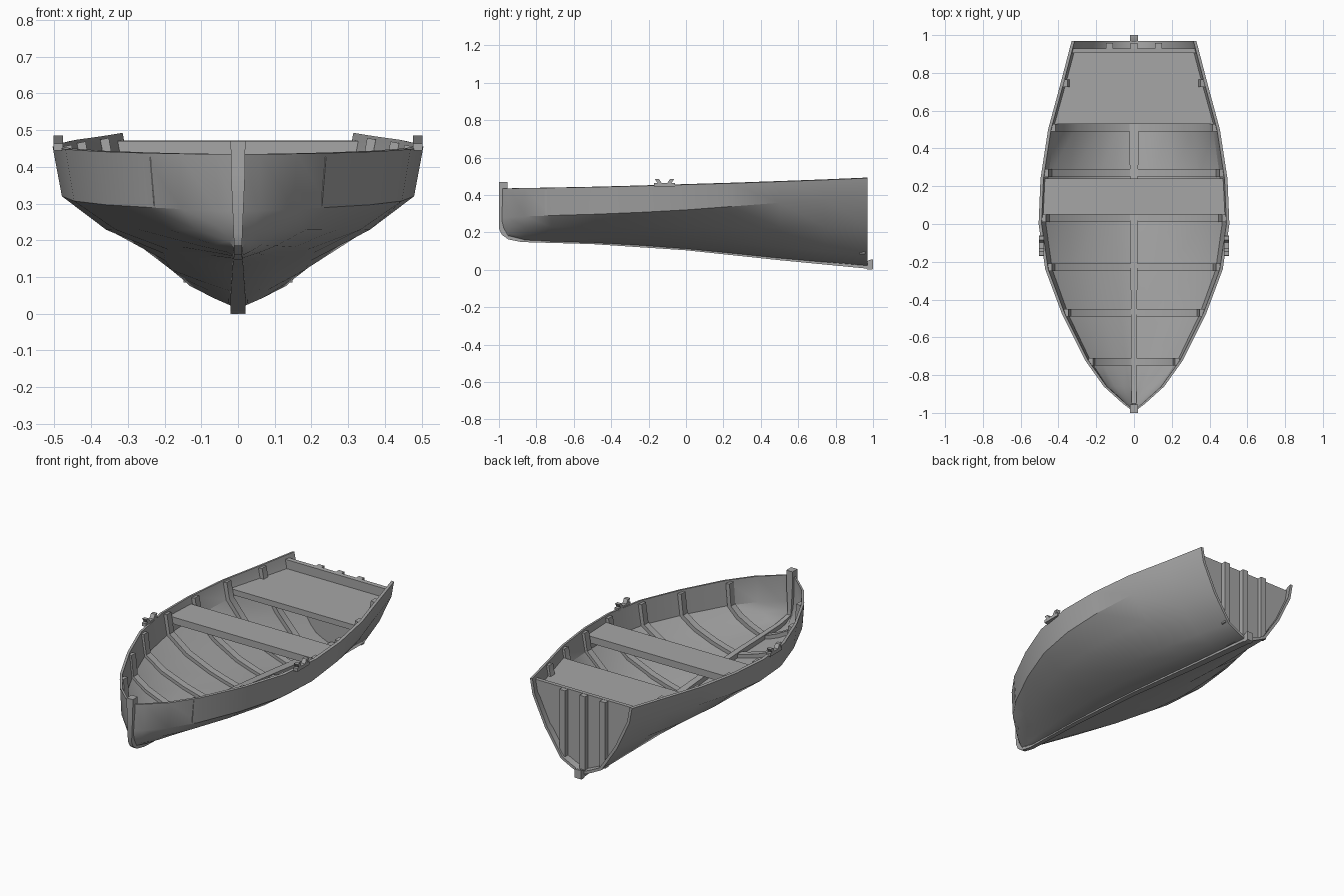
import bpy
from mathutils import Vector

cube = bpy.data.objects.get("Cube")
if cube:
    bpy.data.objects.remove(cube, do_unlink=True)

grey = bpy.data.materials.new("weathered_grey")
grey.use_nodes = True
COLOR = (0.38, 0.38, 0.38, 1)
grey.diffuse_color = COLOR
grey.node_tree.nodes["Principled BSDF"].inputs["Base Color"].default_value = COLOR

# Hull stations: y, half beam, sheer height, chine height, keel height
STATIONS = [
    (-.985, .014, .435, .28, .215),
    (-.95, .06, .435, .28, .17),
    (-.86, .16, .436, .285, .155),
    (-.72, .26, .438, .29, .15),
    (-.48, .38, .442, .297, .143),
    (-.24, .47, .448, .307, .13),
    (0, .505, .455, .32, .112),
    (.24, .495, .462, .338, .088),
    (.5, .455, .471, .358, .06),
    (.74, .39, .48, .38, .038),
    (.97, .33, .49, .4, .018),
]


def station(y):
    for a, b in zip(STATIONS, STATIONS[1:]):
        if y <= b[0]:
            t = (y - a[0]) / (b[0] - a[0])
            return [p + (q - p) * t for p, q in zip(a, b)]
    return STATIONS[-1]


def half_section(y, inset=0.0, trim=0.0):
    """Half cross-section (x, z) from sheer to keel, moved inward by inset."""
    _, w, zs, zc, zk = station(y)
    low = .25 - .1 * max(0, y)
    shape = [(.95, 1), (.71, .56), (.4, low), (.2, low * .42), (.03, 0)]
    pts = [Vector((w, zs))] + [Vector((w * f, zk + (zc - zk) * t)) for f, t in shape]
    pts[0] = pts[0].lerp(pts[1], trim)
    out = []
    for i, p in enumerate(pts):
        d = pts[min(i + 1, len(pts) - 1)] - pts[max(i - 1, 0)]
        n = Vector((d.y, -d.x)).normalized()
        q = p + n * inset
        out.append((max(q.x, .002), q.y))
    return out


def full_section(y, inset=0.0, trim=0.0):
    half = half_section(y, inset, trim)
    return half + [(-x, z) for x, z in reversed(half)]


def finish(name, verts, faces):
    mesh = bpy.data.meshes.new(name)
    mesh.from_pydata(verts, [], faces)
    mesh.materials.append(grey)
    obj = bpy.data.objects.new(name, mesh)
    bpy.context.collection.objects.link(obj)
    bpy.ops.object.select_all(action='DESELECT')
    obj.select_set(True)
    bpy.context.view_layer.objects.active = obj
    bpy.ops.object.mode_set(mode='EDIT')
    bpy.ops.mesh.select_all(action='SELECT')
    bpy.ops.mesh.normals_make_consistent(inside=False)
    bpy.ops.object.mode_set(mode='OBJECT')
    bpy.ops.object.shade_smooth_by_angle()
    return obj


def loft(name, rings, cap=True):
    """Skin a row of closed rings of equal size."""
    n = len(rings[0])
    verts = [v for r in rings for v in r]
    faces = [(k * n + i, k * n + (i + 1) % n, (k + 1) * n + (i + 1) % n, (k + 1) * n + i)
             for k in range(len(rings) - 1) for i in range(n)]
    if cap:
        faces += [tuple(range(n)), tuple(range(len(verts) - n, len(verts)))]
    return finish(name, verts, faces)


def box(name, x0, x1, y0, y1, z0, z1):
    return loft(name, [[(x0, y, z0), (x1, y, z0), (x1, y, z1), (x0, y, z1)] for y in (y0, y1)])


# Hull shell: outer skin and inner skin in one loop, with end rims
rings = []
for s in STATIONS:
    y = s[0]
    loop = full_section(y) + full_section(y, .016)[::-1]
    rings.append([(x, y, z) for x, z in loop])
n = len(rings[0])
hull_verts = [v for r in rings for v in r]
hull_faces = [(k * n + i, k * n + (i + 1) % n, (k + 1) * n + (i + 1) % n, (k + 1) * n + i)
              for k in range(len(rings) - 1) for i in range(n)]
for base in (0, len(hull_verts) - n):
    hull_faces += [(base + i, base + i + 1, base + n - 2 - i, base + n - 1 - i)
                   for i in range(n // 2 - 1)]
finish("hull", hull_verts, hull_faces)

# Ribs along the inside of the hull
for i, y in enumerate((-.73, -.47, -.23, .03, .27, .51, .745)):
    outer, inner = full_section(y, .012, .08), full_section(y, .036, .08)
    loft(f"rib_{i + 1}", [[(a[0], y - .02, a[1]), (a[0], y + .02, a[1]),
                           (b[0], y + .02, b[1]), (b[0], y - .02, b[1])]
                          for a, b in zip(outer, inner)])

# Stem and keel: one swept timber (outer y, outer z, inner y, inner z, half width)
KEEL = [
    (-1, .47, -.955, .47, .02), (-1, .38, -.955, .38, .019),
    (-1, .22, -.955, .25, .012), (-.985, .187, -.95, .21, .011),
    (-.95, .162, -.93, .19, .011), (-.88, .148, -.88, .172, .012),
    (-.5, .137, -.5, .156, .014), (0, .104, 0, .125, .016),
    (.5, .051, .5, .074, .02), (.97, .006, .97, .034, .02),
]
loft("stem_and_keel", [[(-w, oy, oz), (w, oy, oz), (w, iy, iz), (-w, iy, iz)]
                       for oy, oz, iy, iz, w in KEEL])
loft("keel_end_block", [[(-.02, y, a), (.02, y, a), (.02, y, b), (-.02, y, b)]
                        for y, a, b in ((.965, .003, .045), (.99, 0, .055), (1, .004, .055))])

# Inner keel strip
strip = []
for y in (-.95, -.86, -.72, -.48, -.24, 0, .24, .5, .9):
    w, z = .02 + .008 * y, station(y)[4]
    strip.append([(-w, y, z + .005), (w, y, z + .005), (w, y, z + .046), (-w, y, z + .046)])
loft("inner_keel", strip)


# Seats fitted to the inside of the hull
def seat(name, ys, z0, z1):
    rows = []
    for y in ys:
        (xa, za), (xb, zb) = half_section(y, .012)[:2]
        w0, w1 = (xb + (xa - xb) * (z - zb) / (za - zb) for z in (z0, z1))
        rows.append([(-w0, y, z0), (w0, y, z0), (w1, y, z1), (-w1, y, z1)])
    loft(name, rows)


seat("middle_seat", (.05, .24), .385, .425)
seat("stern_seat", (.53, .74, .91), .385, .418)

# Transom board set in from the stern, with three uprights behind it
loft("transom", [[(x, y, z) for x, z in full_section(y, .008, .2)] for y in (.905, .93)])
for name, x, z in (("left", .13, .085), ("centre", 0, .03), ("right", -.13, .085)):
    box(f"{name}_transom_post", x - .018, x + .018, .928, .958, z, .47)

# Oarlocks: base plate and two outward-leaning horns on each side
for name, side in (("left", 1), ("right", -1)):
    xs = sorted((side * .477, side * .503))
    box(f"{name}_oarlock_base", *xs, -.17, -.06, .445, .464)
    for end, dy in (("front", -1), ("back", 1)):
        c = -.115
        rows = [[(x, c + dy * a, z), (x, c + dy * (a + .022), z)] for z, a in
                ((.458, .012), (.486, .03)) for x in (xs[0],)]
        ring = [rows[0][0], rows[0][1], rows[1][1], rows[1][0]]
        loft(f"{name}_oarlock_{end}_horn",
             [ring, [(xs[1], y, z) for _, y, z in ring]])
